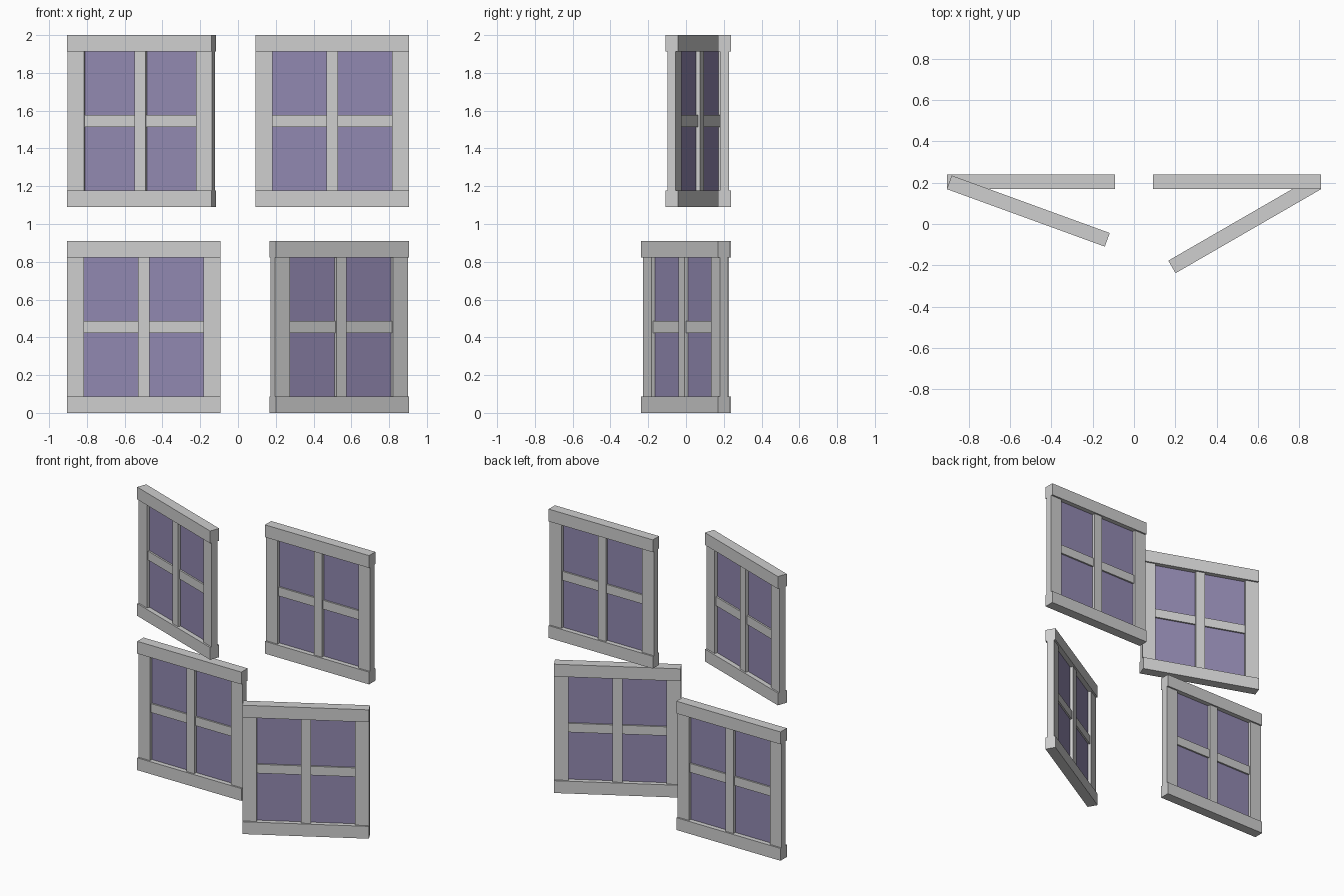
import bpy
import math
from mathutils import Matrix, Vector

cube = bpy.data.objects.get("Cube")
if cube:
    bpy.data.objects.remove(cube, do_unlink=True)


def material(name, color):
    mat = bpy.data.materials.new(name)
    mat.use_nodes = True
    mat.diffuse_color = color
    mat.node_tree.nodes["Principled BSDF"].inputs["Base Color"].default_value = color
    return mat


FRAME = material("frame grey", (0.62, 0.62, 0.62, 1))
GLASS = material("glass violet", (0.286, 0.248, 0.437, 1))

# Overall sash sizes
WIDTH, HEIGHT, DEPTH = 0.814, 0.91, 0.07
RAIL, STILE, BAR = 0.087, 0.091, 0.063
STILE_DEPTH, BAR_DEPTH, GLASS_DEPTH = 0.047, 0.027, 0.004
OUTER_X, FRONT_Y = 0.906, 0.169


def box(name, place, center, size, mat):
    bpy.ops.mesh.primitive_cube_add(size=1)
    obj = bpy.context.object
    obj.name = name
    obj.data.transform(Matrix.Diagonal((*size, 1)))
    obj.data.materials.append(mat)
    obj.matrix_world = place @ Matrix.Translation(Vector(center))


def window(label, side, bottom, angle):
    """One sash, hinged at its outer front edge; side is -1 (right) or +1 (left)."""
    place = (Matrix.Translation((side * OUTER_X, FRONT_Y, bottom))
             @ Matrix.Rotation(math.radians(angle), 4, 'Z'))
    mid_x, mid_y, mid_z = -side * WIDTH / 2, DEPTH / 2, HEIGHT / 2
    inner_w, inner_h = WIDTH - 2 * STILE, HEIGHT - 2 * RAIL

    # Deep rails at top and bottom
    for end, sign in (("bottom", -1), ("top", 1)):
        z = mid_z + sign * (HEIGHT - RAIL) / 2
        box(f"{label}_{end}_rail", place, (mid_x, mid_y, z),
            (WIDTH, DEPTH, RAIL), FRAME)

    # Thinner stiles between the rails
    for end, sign in (("right", -1), ("left", 1)):
        x = mid_x + sign * (WIDTH - STILE) / 2
        box(f"{label}_{end}_stile", place, (x, mid_y, mid_z),
            (STILE, STILE_DEPTH, inner_h), FRAME)
        # Half crossbar on each side of the mullion
        half = (inner_w - BAR) / 2
        x = mid_x + sign * (BAR + half) / 2
        box(f"{label}_{end}_crossbar", place, (x, mid_y, mid_z),
            (half, BAR_DEPTH, BAR), FRAME)

    # Centre mullion and glass sheet
    box(f"{label}_mullion", place, (mid_x, mid_y, mid_z),
        (BAR, STILE_DEPTH, inner_h), FRAME)
    box(f"{label}_glass", place, (mid_x, mid_y, mid_z),
        (inner_w, GLASS_DEPTH, inner_h), GLASS)


UPPER = 2 - HEIGHT
window("upper_right_window", -1, UPPER, -20)
window("upper_left_window", 1, UPPER, 0)
window("lower_right_window", -1, 0, 0)
window("lower_left_window", 1, 0, 30)
